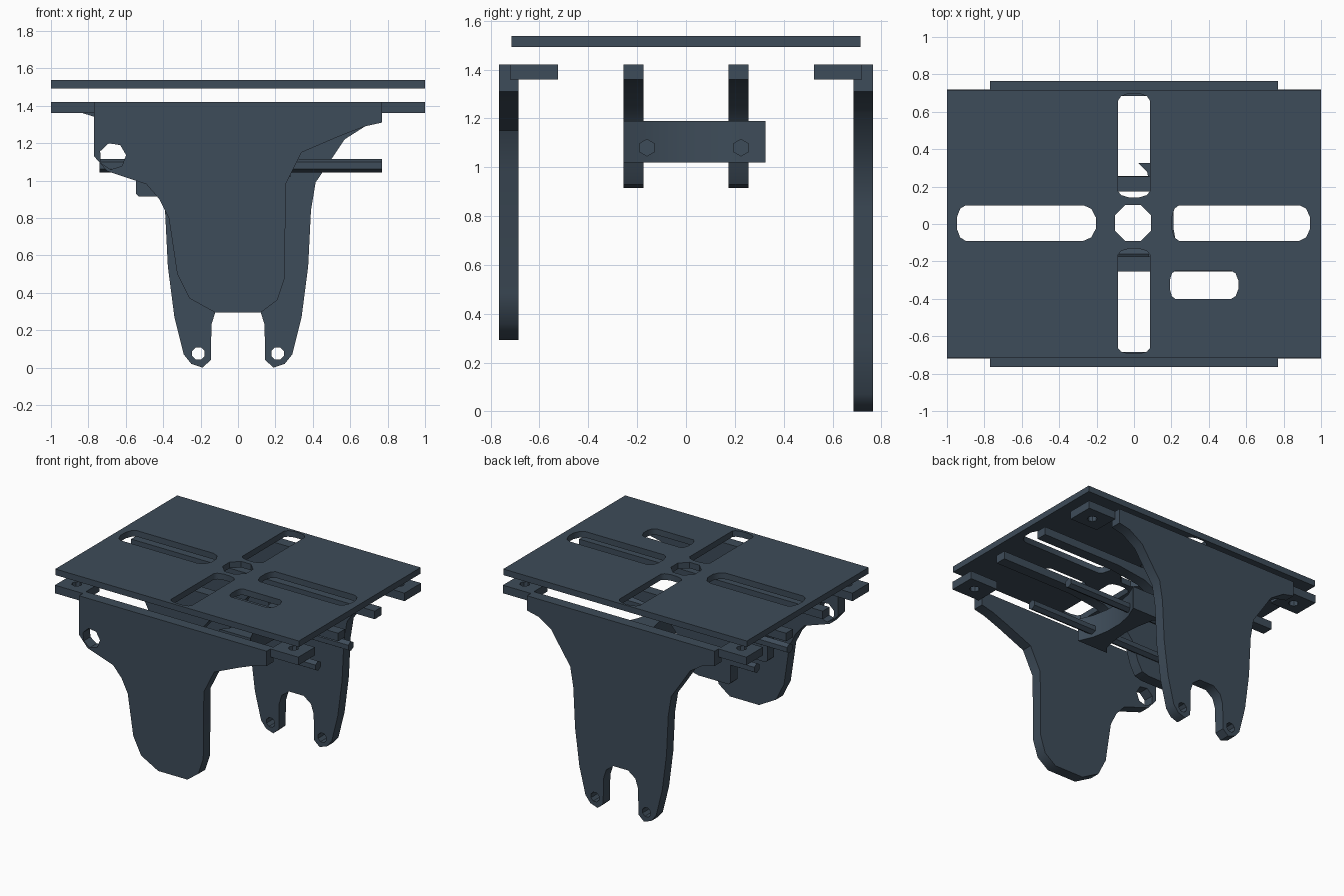
import bpy, math

if "Cube" in bpy.data.objects:
    bpy.data.objects.remove(bpy.data.objects["Cube"])

steel = bpy.data.materials.new("dark_slate_steel")
steel.diffuse_color = (0.048, 0.072, 0.10, 1)
steel.use_nodes = True
steel.node_tree.nodes["Principled BSDF"].inputs["Base Color"].default_value = steel.diffuse_color


def ring(cx, cy, r, n, start=0.0):
    return [(cx + r * math.cos(start + 2 * math.pi * i / n),
             cy + r * math.sin(start + 2 * math.pi * i / n)) for i in range(n)]


def slot(x0, x1, y0, y1, d0, d1, vertical=False):
    """Long hole along x with rounded ends of depth d0 / d1."""
    cy, h, pts = (y0 + y1) / 2, (y1 - y0) / 2, []
    for i in range(6):
        a = -math.pi / 2 + math.pi * i / 5
        pts.append((x1 - d1 + d1 * math.cos(a), cy + h * math.sin(a)))
    for i in range(6):
        a = math.pi / 2 + math.pi * i / 5
        pts.append((x0 + d0 + d0 * math.cos(a), cy + h * math.sin(a)))
    return [(-y, x) for x, y in pts] if vertical else pts


def plate(name, loops, lo, hi, upright=False):
    """Extrude filled outlines with holes; upright plates lie in the XZ plane."""
    cu = bpy.data.curves.new(name, 'CURVE')
    cu.dimensions = '2D'
    cu.fill_mode = 'BOTH'
    cu.extrude = (hi - lo) / 2
    for pts in loops:
        sp = cu.splines.new('POLY')
        sp.points.add(len(pts) - 1)
        for p, (x, y) in zip(sp.points, pts):
            p.co = (x, y, 0, 1)
        sp.use_cyclic_u = True
    ob = bpy.data.objects.new(name, cu)
    bpy.context.collection.objects.link(ob)
    mid = (lo + hi) / 2
    if upright:
        ob.rotation_euler = (math.pi / 2, 0, 0)
        ob.location = (0, mid, 0)
    else:
        ob.location = (0, 0, mid)
    bpy.ops.object.select_all(action='DESELECT')
    ob.select_set(True)
    bpy.context.view_layer.objects.active = ob
    bpy.ops.object.convert(target='MESH')
    ob = bpy.context.object
    ob.data.materials.clear()
    ob.data.materials.append(steel)
    # weld caps to walls so rounded edges can shade smoothly
    bpy.ops.object.mode_set(mode='EDIT')
    bpy.ops.mesh.select_all(action='SELECT')
    bpy.ops.mesh.remove_doubles(threshold=0.0001)
    bpy.ops.mesh.normals_make_consistent(inside=False)
    bpy.ops.object.mode_set(mode='OBJECT')
    bpy.ops.object.shade_smooth_by_angle(angle=math.radians(40))
    return ob


# Slotted top plate
plate("top_plate", [
    [(-1, -.715), (1, -.715), (1, .715), (-1, .715)],
    ring(-.005, .005, .105, 8, math.pi / 8),
    slot(-.95, -.20, -.09, .10, .05, .07),
    slot(.20, .945, -.09, .10, .04, .06),
    slot(.14, .70, -.085, .085, .035, .04, True),
    slot(-.695, -.13, -.085, .085, .03, .035, True),
    slot(.19, .56, -.40, -.25, .03, .04),
], 1.493, 1.538)

# Front side plate with one rounded tongue and an ear hole
plate("front_side_plate", [
    [(-.77, 1.42), (-.77, 1.13), (-.70, 1.05), (-.49, .98), (-.42, .90),
     (-.37, .80), (-.325, .50), (-.26, .37), (-.12, .293), (.12, .293),
     (.21, .36), (.25, .48), (.255, .98), (.34, 1.15), (.55, 1.24),
     (.68, 1.29), (.77, 1.31), (.77, 1.42)],
    ring(-.67, 1.13, .072, 7, math.pi / 2 + .3),
], -.765, -.685, True)

# Back side plate with a forked foot
half = [(.77, 1.42), (.77, 1.31), (.68, 1.29), (.57, 1.22), (.49, 1.10),
        (.415, .99), (.39, .84), (.375, .54), (.34, .27), (.29, .07),
        (.25, .02), (.19, 0), (.145, .04), (.142, .23), (.12, .30),
        (.06, .345)]
plate("back_side_plate", [
    half + [(-x, z) for x, z in reversed(half)],
    ring(-.212, .075, .036, 8, math.pi / 8),
    ring(.212, .075, .036, 8, math.pi / 8),
], .685, .765, True)

# Two inner brackets: a top rail with a hanging leg
bracket = [(1, 1.42), (1, 1.36), (.35, 1.36), (.12, 1.33), (-.04, 1.25),
           (-.14, 1.13), (-.18, 1.0), (-.22, .93), (-.28, .915),
           (-.53, .915), (-.545, .93), (-.545, 1.15), (-.60, 1.26),
           (-.70, 1.32), (-.83, 1.36), (-1, 1.36), (-1, 1.42)]
for side, y0 in (("front", -.255), ("back", .175)):
    plate(side + "_inner_bracket", [bracket], y0, y0 + .08, True)

# Corner mounting tabs with bolt holes
for sx in (-1, 1):
    for sy in (-1, 1):
        plate("corner_tab", [
            [(sx * .77, sy * .525), (sx, sy * .525),
             (sx, sy * .72), (sx * .77, sy * .72)],
            ring(sx * .89, sy * .62, .035, 8),
        ], 1.36, 1.42)

# Curved cross block between the brackets
outer = [(.28, -.255), (.235, -.15), (.212, -.03), (.212, .10), (.235, .22), (.28, .325)]
inner = [(.025, .325), (.07, .28), (.095, .15), (.105, .03), (.095, -.09), (.07, -.2), (.025, -.255)]
plate("curved_cross_block", [outer + inner], 1.02, 1.19)

# Hexagonal rods running left to right, one corner pointing up
for y in (-.16, .225):
    bpy.ops.mesh.primitive_cylinder_add(vertices=6, radius=.036, depth=1.51,
                                        location=(.015, y, 1.08))
    rod = bpy.context.object
    rod.name = "cross_rod"
    rod.rotation_mode = 'ZYX'
    rod.rotation_euler = (0, math.pi / 2, math.pi / 6)
    rod.data.materials.append(steel)
